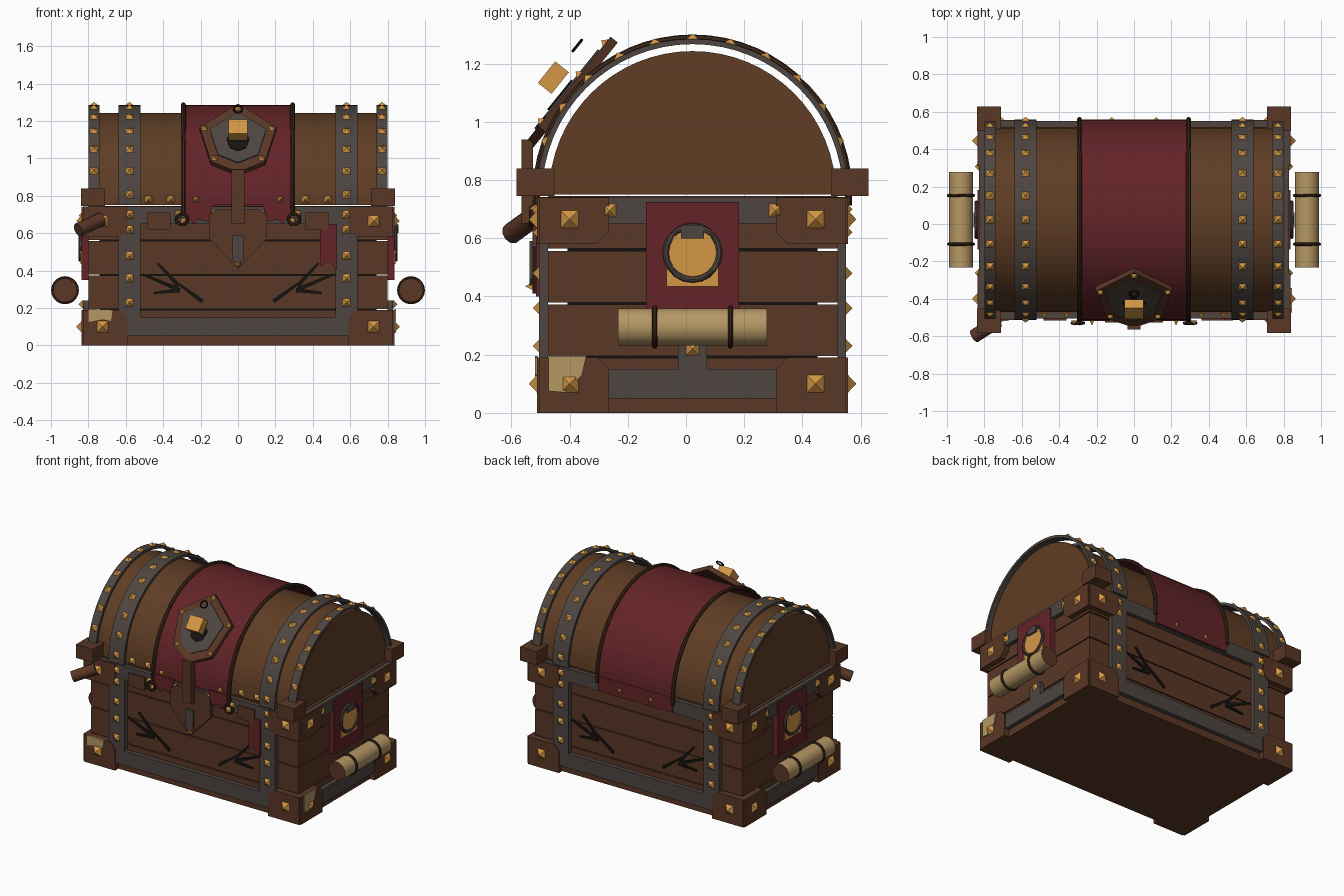
import bpy, bmesh
from math import sin, cos, pi, radians
from mathutils import Matrix, Vector

cube = bpy.data.objects.get("Cube")
if cube:
    bpy.data.objects.remove(cube, do_unlink=True)


def material(name, r, g, b):
    m = bpy.data.materials.new(name)
    m.use_nodes = True
    m.diffuse_color = (r, g, b, 1)
    node = m.node_tree.nodes["Principled BSDF"]
    node.inputs["Base Color"].default_value = (r, g, b, 1)
    node.inputs["Roughness"].default_value = 0.8
    return m


LID = material("lid wood", 0.115, 0.047, 0.018)
WOOD = material("dark wood", 0.1, 0.038, 0.019)
IRON = material("iron", 0.075, 0.06, 0.052)
RED = material("red cloth", 0.125, 0.017, 0.021)
GOLD = material("gold", 0.66, 0.31, 0.06)
PAPER = material("parchment", 0.46, 0.31, 0.13)
BLACK = material("black", 0.008, 0.007, 0.006)
ROPE = material("rope", 0.045, 0.02, 0.01)

YC, HX, HY, RIM = 0.0225, 0.8, 0.4975, 0.75


def axes(u, v, w, origin):
    m = Matrix((u, v, w)).transposed().to_4x4()
    m.translation = origin
    return m


# Wall frames: u runs along the wall, v is up, w points outward
FRONT = axes((1, 0, 0), (0, 0, 1), (0, -1, 0), (0, YC - HY, 0))
BACK = axes((-1, 0, 0), (0, 0, 1), (0, 1, 0), (0, YC + HY, 0))
LEFT = axes((0, 1, 0), (0, 0, 1), (1, 0, 0), (HX, YC, 0))
RIGHT = axes((0, -1, 0), (0, 0, 1), (-1, 0, 0), (-HX, YC, 0))
ACROSS = axes((0, 1, 0), (0, 0, 1), (1, 0, 0), (0, YC, RIM))
WALLS = (("front", FRONT, HX), ("back", BACK, HX), ("left", LEFT, HY), ("right", RIGHT, HY))


def finish(name, bm, mat, smooth=False):
    bmesh.ops.recalc_face_normals(bm, faces=bm.faces)
    me = bpy.data.meshes.new(name)
    bm.to_mesh(me)
    bm.free()
    me.materials.append(mat)
    ob = bpy.data.objects.new(name, me)
    bpy.context.collection.objects.link(ob)
    if smooth:
        bpy.ops.object.select_all(action="DESELECT")
        ob.select_set(True)
        bpy.context.view_layer.objects.active = ob
        bpy.ops.object.shade_smooth_by_angle(angle=radians(40))
    return ob


def prisms(name, outlines, w0, w1, mat, m):
    bm = bmesh.new()
    for pts in outlines:
        lo = [bm.verts.new(m @ Vector((u, v, w0))) for u, v in pts]
        hi = [bm.verts.new(m @ Vector((u, v, w1))) for u, v in pts]
        bm.faces.new(lo[::-1])
        bm.faces.new(hi)
        for i in range(len(pts)):
            j = (i + 1) % len(pts)
            bm.faces.new((lo[i], lo[j], hi[j], hi[i]))
    return finish(name, bm, mat)


def rect(u0, u1, v0, v1):
    return [(u0, v0), (u1, v0), (u1, v1), (u0, v1)]


def mirrored(outline):
    return [outline, [(-u, v) for u, v in outline]]


def ngon(n, r, u=0, v=0):
    return [(u + r * cos(2 * pi * i / n), v + r * sin(2 * pi * i / n)) for i in range(n)]


def box(name, x, y, z, mat):
    return prisms(name, [rect(*x, *y)], *z, mat, Matrix())


def arch(r, a0=0, a1=180, n=32):
    angles = [radians(a0 + (a1 - a0) * i / n) for i in range(n + 1)]
    return [(r * cos(a), r * sin(a)) for a in angles]


def studs(name, frames, size=0.03, height=0.028):
    bm = bmesh.new()
    for m in frames:
        bmesh.ops.create_cone(bm, segments=4, radius1=size * 1.414, radius2=0, depth=height, cap_ends=True,
                              matrix=m @ Matrix.Translation((0, 0, height / 2)) @ Matrix.Rotation(pi / 4, 4, "Z"))
    return finish(name, bm, GOLD)


def at(m, u, v, w):
    return m @ Matrix.Translation((u, v, w))


def tube(name, pts, r, mat, closed=False, n=8):
    bm = bmesh.new()
    pts = [Vector(p) for p in pts]
    rings = []
    for i, p in enumerate(pts):
        a = pts[i - 1] if closed or i else p
        b = pts[(i + 1) % len(pts)] if closed or i < len(pts) - 1 else p
        t = (b - a).normalized()
        side = t.cross(Vector((0.31, 0.95, 0.07)) if abs(t.y) < 0.7 else Vector((1, 0, 0))).normalized()
        up = side.cross(t)
        rings.append([bm.verts.new(p + r * (side * c + up * s)) for c, s in ngon(n, 1)])
    for i in range(len(pts) if closed else len(pts) - 1):
        q, s = rings[i], rings[(i + 1) % len(pts)]
        for k in range(n):
            bm.faces.new((q[k], q[(k + 1) % n], s[(k + 1) % n], s[k]))
    if not closed:
        bm.faces.new(rings[0])
        bm.faces.new(rings[-1])
    return finish(name, bm, mat, True)


def hoop(name, m, r, thick, mat, n=20):
    return tube(name, [m @ Vector((u, v, 0)) for u, v in ngon(n, r)], thick, mat, True)


# Plank body with thin gaps around a dark core
for i, (z0, z1) in enumerate(((0, 0.188), (0.195, 0.373), (0.38, 0.557), (0.564, 0.745))):
    box(f"body_plank_{i}", (-HX, HX), (YC - HY, YC + HY), (z0, z1), WOOD)
box("body_core", (-0.74, 0.74), (YC - 0.43, YC + 0.43), (0.02, 0.74), BLACK)

# Iron frames, corner brackets and studs on every wall
for name, m, half in WALLS:
    long_wall = half == HX
    edge = half + 0.028
    iron = [rect(-edge, edge, 0.05, 0.15), rect(-edge, edge, 0.65, 0.742)]
    if long_wall:
        iron += mirrored(rect(0.52, 0.64, 0.15, 0.65))
    else:
        iron += [rect(-0.05, 0.05, 0.15, 0.24)]
    prisms(name + "_iron_frame", iron, 0, 0.03, IRON, m)
    inner = half - 0.21
    low = [(edge, 0), (edge, 0.19), (inner + 0.04, 0.19), (inner, 0.15), (inner, 0)]
    high = [(edge, 0.74), (edge, 0.58), (inner + 0.04, 0.58), (inner, 0.62), (inner, 0.74)]
    prisms(name + "_brackets", mirrored(low) + mirrored(high), 0, 0.037, WOOD, m)
    big = half - 0.075
    studs(name + "_bracket_studs", [at(m, s * big, v, 0.037) for s in (-1, 1) for v in (0.1, 0.665)])
    if long_wall:
        spots = [(s * 0.58, v) for s in (-1, 1) for v in (0.23, 0.36, 0.48, 0.62, 0.7)]
        spots += [(-0.12, 0.7), (0.12, 0.7)]
    else:
        spots = [(-0.285, 0.695), (0.285, 0.695), (0, 0.22)]
    studs(name + "_strap_studs", [at(m, u, v, 0.03) for u, v in spots], 0.022, 0.022)

# Black cracks on the long walls
for name, m in (("front", FRONT), ("back", BACK)):
    strokes = []
    for a, b in (((0.43, 0.44), (0.32, 0.32)), ((0.32, 0.33), (0.19, 0.235)),
                 ((0.51, 0.38), (0.32, 0.3)), ((0.45, 0.28), (0.31, 0.295))):
        a, b = Vector(a), Vector(b)
        d = (b - a).normalized().orthogonal() * 0.011
        strokes += mirrored([a - d * 0.5, b - d, b + d, a + d * 0.5])
    prisms(name + "_cracks", strokes, 0, 0.009, BLACK, m)

# Rounded lid, iron bands and band studs
prisms("lid", [arch(0.493)], -0.785, 0.785, LID, ACROSS)
for s in (-1, 1):
    for label, x, width in (("inner", 0.58, 0.06), ("outer", 0.77, 0.03)):
        shell = arch(0.535) + arch(0.517)[::-1]
        prisms(f"lid_band_{label}_{s}", [shell], s * x - width, s * x + width, IRON, ACROSS)
        frames = [Matrix.Translation((s * x, YC, RIM)) @ Matrix.Rotation(radians(a), 4, "X")
                  @ Matrix.Translation((0, 0, 0.533)) for a in range(-84, 85, 14)]
        studs(f"lid_band_studs_{label}_{s}", frames, 0.022, 0.02)
    # Rim corner blocks
    for t in (-1, 1):
        y = sorted((YC + t * 0.475, YC + t * 0.605))
        x = sorted((s * 0.71, s * 0.84))
        box(f"corner_block_{s}_{t}", x, y, (0.745, 0.84), WOOD)

# Red cloth over the lid with rope trim and tails
prisms("cloth", [arch(0.535) + arch(0.52)[::-1]], -0.285, 0.285, RED, ACROSS)
tail = [(0.285, 0.76), (0.285, 0.7), (0.235, 0.645), (0.215, 0.675), (0.16, 0.66), (0.13, 0.76)]
prisms("cloth_front_tails", mirrored(tail), 0.03, 0.043, RED, FRONT)
prisms("cloth_back_end", [rect(-0.285, 0.285, 0.655, 0.76)], 0.03, 0.04, RED, BACK)
for s in (-1, 1):
    rope = [ACROSS @ Vector((u, v, s * 0.292)) for u, v in arch(0.537, -4, 184)]
    tube(f"cloth_rope_{s}", rope, 0.013, ROPE)
    hoop(f"rope_ring_{s}", at(FRONT, s * 0.3, 0.675, 0.055), 0.03, 0.009, ROPE, 14)
    studs(f"rope_studs_{s}", [at(FRONT, s * u, v, 0.04) for u, v in ((0.32, 0.7), (0.29, 0.66))], 0.018)
    studs(f"rim_studs_{s}", [at(FRONT, s * u, 0.78, 0) for u in (0.36, 0.48)], 0.02)
studs("cloth_studs", [at(FRONT, s * 0.225, 0.78, 0.04) for s in (-1, 1)], 0.013)

# Front catch plates, ribbon, peg and lock tongue
prisms("catch_plates", mirrored(rect(0.36, 0.485, 0.62, 0.71)), 0.02, 0.042, WOOD, FRONT)
prisms("ribbon", [[(0.44, 0.65), (0.53, 0.65), (0.53, 0.4), (0.485, 0.45), (0.44, 0.42)]], 0.03, 0.04, RED, FRONT)
tube("peg", [(-0.855, -0.6, 0.617), (-0.73, -0.52, 0.675)], 0.037, WOOD, n=10)
shield = [(0, 0.41), (0.155, 0.57), (0.155, 0.7), (0.1, 0.73), (-0.1, 0.73), (-0.155, 0.7), (-0.155, 0.57)]
prisms("lock_shield", [shield], 0.02, 0.052, WOOD, FRONT)
prisms("lock_tongue", [rect(-0.035, 0.035, 0.65, 0.94)], 0.05, 0.09, WOOD, FRONT)
prisms("lock_key_plate", [[(-0.03, 0.59), (-0.03, 0.46), (0, 0.43), (0.03, 0.46), (0.03, 0.59)]],
       0.05, 0.062, IRON, FRONT)
studs("lock_tip_stud", [at(FRONT, 0, 0.435, 0.05)], 0.014)

# Tilted lock badge on the lid
slope = Vector((0, 0.627, 0.779))
BADGE = axes((1, 0, 0), slope, Vector((1, 0, 0)).cross(slope), (0, -0.395, 1.1))
outline = [(0, 0.235), (0.205, 0.075), (0.145, -0.16), (0, -0.235), (-0.145, -0.16), (-0.205, 0.075)]
prisms("badge", [outline], -0.017, 0.015, WOOD, BADGE)
prisms("badge_iron_face", [[(u * 0.74, v * 0.74) for u, v in outline]], 0.01, 0.022, IRON, BADGE)
prisms("badge_keyhole", [[(u * 0.3, v * 0.28 - 0.03) for u, v in outline]], 0.02, 0.028, BLACK, BADGE)
prisms("badge_gold_block", [rect(-0.052, 0.052, -0.045, 0.05)], 0.05, 0.11, GOLD, BADGE)
studs("badge_studs", [at(BADGE, u * 0.88, v * 0.88, 0.015) for u, v in outline if v > -0.2], 0.015, 0.018)
hoop("badge_ring", at(BADGE, 0, 0.14, 0.085), 0.024, 0.005, BLACK, 12)

# Side banners, medallions and tied scrolls
for name, m in (("left", LEFT), ("right", RIGHT)):
    prisms(name + "_banner", [rect(-0.16, 0.16, 0.35, 0.725)], 0, 0.036, RED, m)
    prisms(name + "_gold_plate", [rect(-0.09, 0.09, 0.435, 0.55)], 0.03, 0.042, GOLD, m)
    prisms(name + "_medallion", [ngon(16, 0.088, 0, 0.55)], 0.03, 0.045, GOLD, m)
    hoop(name + "_medallion_ring", at(m, 0, 0.55, 0.043), 0.092, 0.011, IRON)
    prisms(name + "_ring_mount", [rect(-0.04, 0.04, 0.6, 0.645)], 0.03, 0.058, IRON, m)
    roll = tube(name + "_scroll", [m @ Vector((u, 0.295, 0.125)) for u in (-0.256, 0.256)], 0.064, PAPER, n=16)
    roll.data.materials.append(WOOD)
    for f in roll.data.polygons:
        f.material_index = int(abs(f.normal.y) > 0.9)
    for i, u in enumerate((-0.13, 0.13)):
        ring = at(m, u, 0.295, 0.125) @ Matrix.Rotation(pi / 2, 4, "Y")
        hoop(f"{name}_scroll_tie_{i}", ring, 0.066, 0.009, ROPE)

# Parchment scraps at the lower corners
scrap = [(-0.8, 0.125), (-0.72, 0.14), (-0.68, 0.13), (-0.67, 0.19), (-0.8, 0.195)]
prisms("front_scrap", [scrap], 0.036, 0.044, PAPER, FRONT)
scrap = [(-0.495, 0.075), (-0.44, 0.07), (-0.38, 0.13), (-0.365, 0.195), (-0.495, 0.195)]
prisms("side_scrap", [scrap], 0.036, 0.044, PAPER, LEFT)
